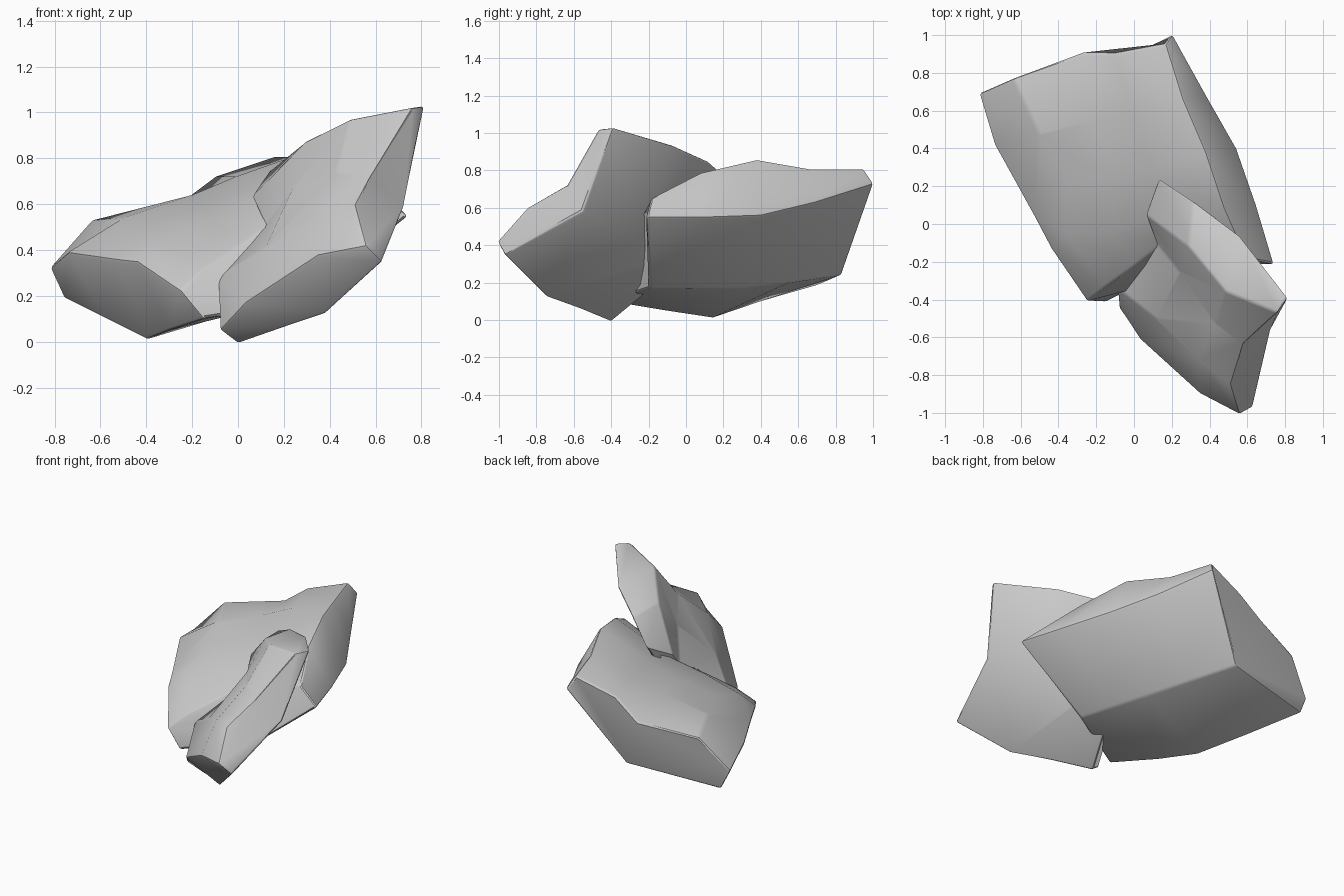
import bpy, bmesh, math


def rock(name, stations, bevel):
    """Skin a closed rock over rings of points, then soften its edges."""
    bm = bmesh.new()
    rings = [[bm.verts.new(p) for p in ring] for ring in stations]
    n = len(rings[0])
    for a, b in zip(rings, rings[1:]):
        for i in range(n):
            j = (i + 1) % n
            bm.faces.new((a[i], a[j], b[j], b[i]))
    bm.faces.new(rings[0])
    bm.faces.new(rings[-1])
    bmesh.ops.recalc_face_normals(bm, faces=bm.faces[:])
    mesh = bpy.data.meshes.new(name)
    bm.to_mesh(mesh)
    bm.free()
    ob = bpy.data.objects.new(name, mesh)
    bpy.context.collection.objects.link(ob)

    bpy.ops.object.select_all(action='DESELECT')
    ob.select_set(True)
    bpy.context.view_layer.objects.active = ob
    mod = ob.modifiers.new("worn_edges", 'BEVEL')
    mod.width = bevel
    mod.segments = 2
    mod.limit_method = 'ANGLE'
    mod.angle_limit = math.radians(25)
    bpy.ops.object.modifier_apply(modifier=mod.name)
    bpy.ops.object.shade_smooth_by_angle(angle=math.radians(25))
    return ob


# Large slab, rings from back to front: underside left, left edge, shoulder,
# hollow, raised strip, ridge, right edge, underside right
rock("large_slab_rock", [
    [(-.76, .71, .19), (-.82, .69, .32), (-.64, .77, .53), (-.27, .90, .59),
     (-.10, .90, .72), (.17, .95, .81), (.205, 1.005, .73), (-.13, .83, .24)],
    [(-.58, .40, .10), (-.74, .42, .39), (-.50, .48, .54), (-.20, .55, .64),
     (-.01, .60, .72), (.26, .66, .81), (.38, .69, .63), (.01, .55, .20)],
    [(-.40, .14, .01), (-.53, .04, .36), (-.35, .21, .53), (-.14, .25, .59),
     (.08, .28, .67), (.38, .38, .86), (.545, .40, .56), (.13, .29, .17)],
    [(-.30, -.12, .05), (-.44, -.13, .35), (-.36, -.06, .44), (-.10, -.04, .52),
     (.10, .03, .60), (.48, .08, .79), (.65, .10, .55), (.20, .05, .17)],
    [(-.15, -.415, .10), (-.25, -.41, .22), (-.15, -.33, .32), (.00, -.22, .42),
     (.15, -.10, .52), (.60, -.19, .65), (.745, -.215, .55), (.27, -.19, .17)],
], 0.013)

# Upright slab, rings from right to left:
# foot, front edge, lower front, upper front, crest front, crest back, back edge
rock("upright_slab_rock", [
    [(.63, -.97, .35), (.56, -1.01, .42), (.51, -.85, .60), (.58, -.64, .72),
     (.76, -.47, 1.02), (.815, -.39, 1.03), (.72, -.55, .58)],
    [(.38, -.74, .12), (.35, -.90, .38), (.34, -.72, .55), (.43, -.52, .74),
     (.49, -.36, .97), (.56, -.06, .93), (.40, -.25, .42)],
    [(.20, -.57, .06), (.03, -.61, .17), (.12, -.50, .41), (.24, -.25, .67),
     (.29, -.12, .87), (.32, .12, .85), (.25, -.12, .32)],
    [(.00, -.40, -.01), (-.08, -.44, .05), (-.09, -.34, .28), (.12, -.10, .50),
     (.06, .05, .63), (.13, .24, .74), (.10, -.12, .22)],
], 0.013)
